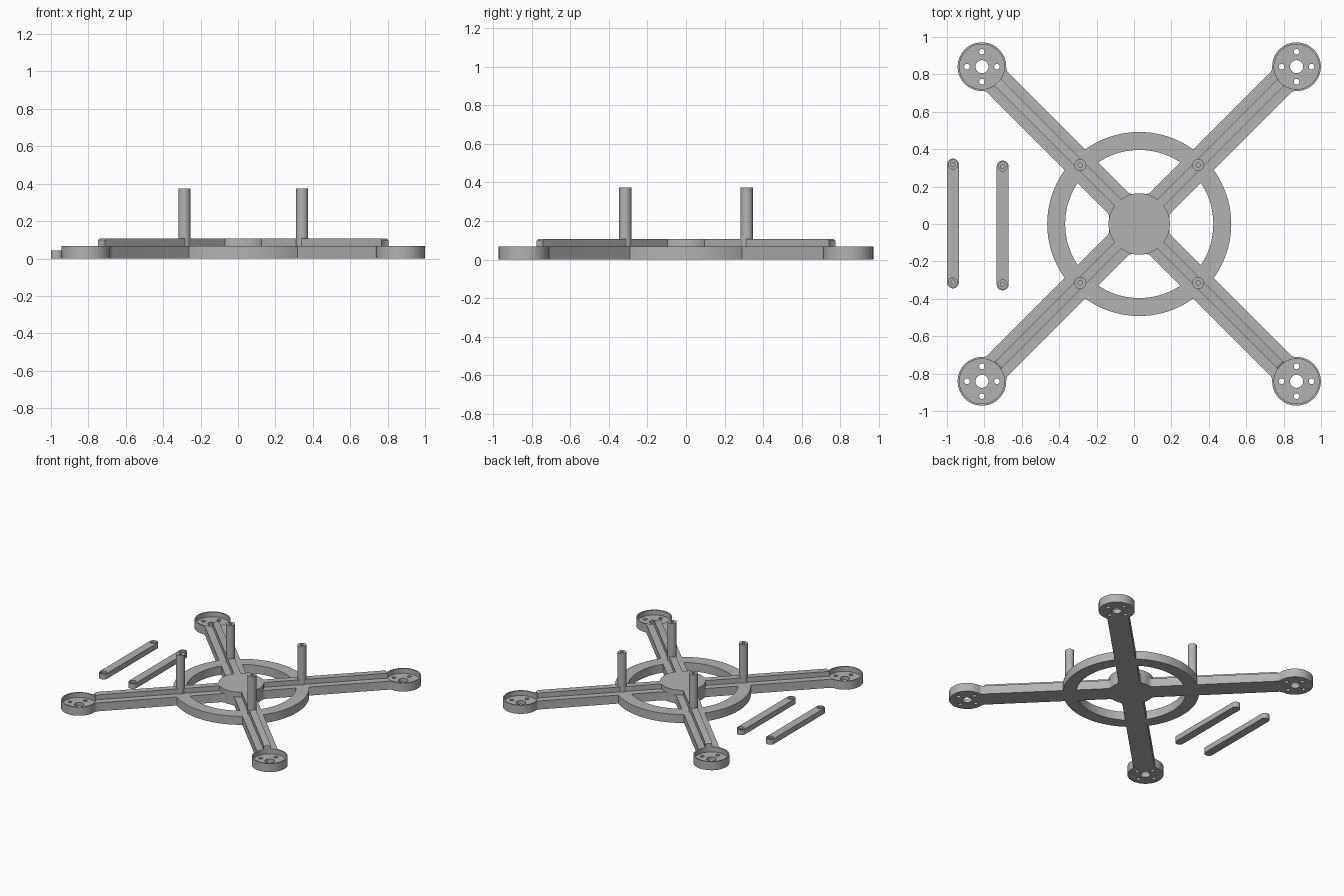
import bpy, bmesh, math
from mathutils import Matrix

if "Cube" in bpy.data.objects:
    bpy.data.objects.remove(bpy.data.objects["Cube"])

CX = 0.028                 # frame centre in x
D = 0.841                  # motor mount offset along x and y
L = D * math.sqrt(2)       # arm length to mount centre
POST = 0.315               # post offset along x and y
BASE, TOP = 0.068, 0.107   # plate and ridge heights
DIAG = [(1, 1), (-1, 1), (-1, -1), (1, -1)]

grey = bpy.data.materials.new("plain grey")
grey.diffuse_color = (0.45, 0.45, 0.45, 1)
grey.use_nodes = True
grey.node_tree.nodes["Principled BSDF"].inputs["Base Color"].default_value = grey.diffuse_color


def prism(name, pts, z0, z1):
    """Extrude a closed outline from z0 to z1."""
    bm = bmesh.new()
    face = bm.faces.new([bm.verts.new((x, y, z0)) for x, y in pts])
    ext = bmesh.ops.extrude_face_region(bm, geom=[face])
    for v in ext["geom"]:
        if isinstance(v, bmesh.types.BMVert):
            v.co.z = z1
    bmesh.ops.recalc_face_normals(bm, faces=bm.faces)
    me = bpy.data.meshes.new(name)
    bm.to_mesh(me)
    bm.free()
    me.materials.append(grey)
    ob = bpy.data.objects.new(name, me)
    bpy.context.collection.objects.link(ob)
    return ob


def arc(x, y, r, a0, a1, n):
    return [(x + r * math.cos(a0 + (a1 - a0) * i / n),
             y + r * math.sin(a0 + (a1 - a0) * i / n)) for i in range(n + 1)]


def disc(name, x, y, r, z0, z1, n=64):
    return prism(name, arc(x, y, r, 0, math.tau, n)[:-1], z0, z1)


def combine(ob, other, op):
    """Apply a boolean and discard the second object."""
    mod = ob.modifiers.new(op, 'BOOLEAN')
    mod.operation, mod.solver, mod.object = op, 'EXACT', other
    bpy.context.view_layer.objects.active = ob
    bpy.ops.object.modifier_apply(modifier=mod.name)
    bpy.data.objects.remove(other)


def smooth(ob):
    bpy.ops.object.select_all(action='DESELECT')
    ob.select_set(True)
    bpy.context.view_layer.objects.active = ob
    bpy.ops.object.shade_smooth_by_angle(angle=math.radians(30))


def fillet(R, w, f):
    """Arc blending a circle of radius R at the origin into the line y = w."""
    x, y = math.sqrt((R + f) ** 2 - (w + f) ** 2), w + f
    return arc(x, y, f, math.atan2(y, x) + math.pi, 1.5 * math.pi, 8)


def turn(ob, sx, sy):
    ob.data.transform(Matrix.Translation((CX, 0, 0)) @
                      Matrix.Rotation(math.atan2(sy, sx), 4, 'Z'))


# Arm outline, flared into the hub and the motor mount
W = 0.077
half = [(0.03, 0.02)] + fillet(0.164, W, 0.04)
half += [(L - x, y) for x, y in reversed(fillet(0.13, W, 0.04))] + [(L - 0.04, 0.03)]
arm_outline = half + [(x, -y) for x, y in reversed(half)]

# Frame plate: ring, hub, arms and mounts
frame = disc("frame", CX, 0, 0.492, 0, BASE, 96)
combine(frame, disc("cut", CX, 0, 0.396, -0.1, 0.2, 96), 'DIFFERENCE')
combine(frame, disc("hub", CX, 0, 0.164, 0, TOP), 'UNION')
for sx, sy in DIAG:
    arm = prism("arm", arm_outline, 0, BASE)
    turn(arm, sx, sy)
    combine(frame, arm, 'UNION')
    combine(frame, disc("mount", CX + sx * D, sy * D, 0.13, 0, BASE), 'UNION')

# Raised ridge along each arm, sloped down at the outer end
for sx, sy in DIAG:
    ridge = prism("ridge", [(0.08, -0.025), (1.075, -0.025), (1.075, 0.025), (0.08, 0.025)],
                  0.03, TOP)
    bm = bmesh.new()
    bm.from_mesh(ridge.data)
    edge = [e for e in bm.edges if all(v.co.x > 1 and v.co.z > 0.1 for v in e.verts)]
    bmesh.ops.bevel(bm, geom=edge, offset=0.022, segments=4, profile=0.5, affect='EDGES')
    bm.to_mesh(ridge.data)
    bm.free()
    turn(ridge, sx, sy)
    combine(frame, ridge, 'UNION')

# Motor mount recesses and bolt holes
for sx, sy in DIAG:
    x, y = CX + sx * D, sy * D
    combine(frame, disc("cut", x, y, 0.12, 0.03, 0.3), 'DIFFERENCE')
    combine(frame, disc("cut", x, y, 0.035, -0.1, 0.2, 32), 'DIFFERENCE')
    for dx, dy in [(1, 0), (-1, 0), (0, 1), (0, -1)]:
        combine(frame, disc("cut", x + dx * 0.08, y + dy * 0.08, 0.015, -0.1, 0.2, 20),
                'DIFFERENCE')
smooth(frame)

# Upright posts with a screw hole in the top
for sx, sy in DIAG:
    x, y = CX + sx * POST, sy * POST
    post = disc("post", x, y, 0.032, 0.03, 0.373, 32)
    combine(post, disc("cut", x, y, 0.012, 0.27, 0.5, 20), 'DIFFERENCE')
    smooth(post)

# Loose straps with counterbored ends
for x, yc in [(-0.968, 0.003), (-0.702, -0.008)]:
    outline = arc(x, yc + 0.315, 0.032, 0, math.pi, 16)
    outline += arc(x, yc - 0.315, 0.032, math.pi, math.tau, 16)
    strap = prism("strap", outline, 0, 0.043)
    for s in (1, -1):
        y = yc + s * 0.315
        combine(strap, disc("cut", x, y, 0.024, 0.028, 0.1, 24), 'DIFFERENCE')
        combine(strap, disc("cut", x, y, 0.012, 0.01, 0.1, 16), 'DIFFERENCE')
    smooth(strap)
